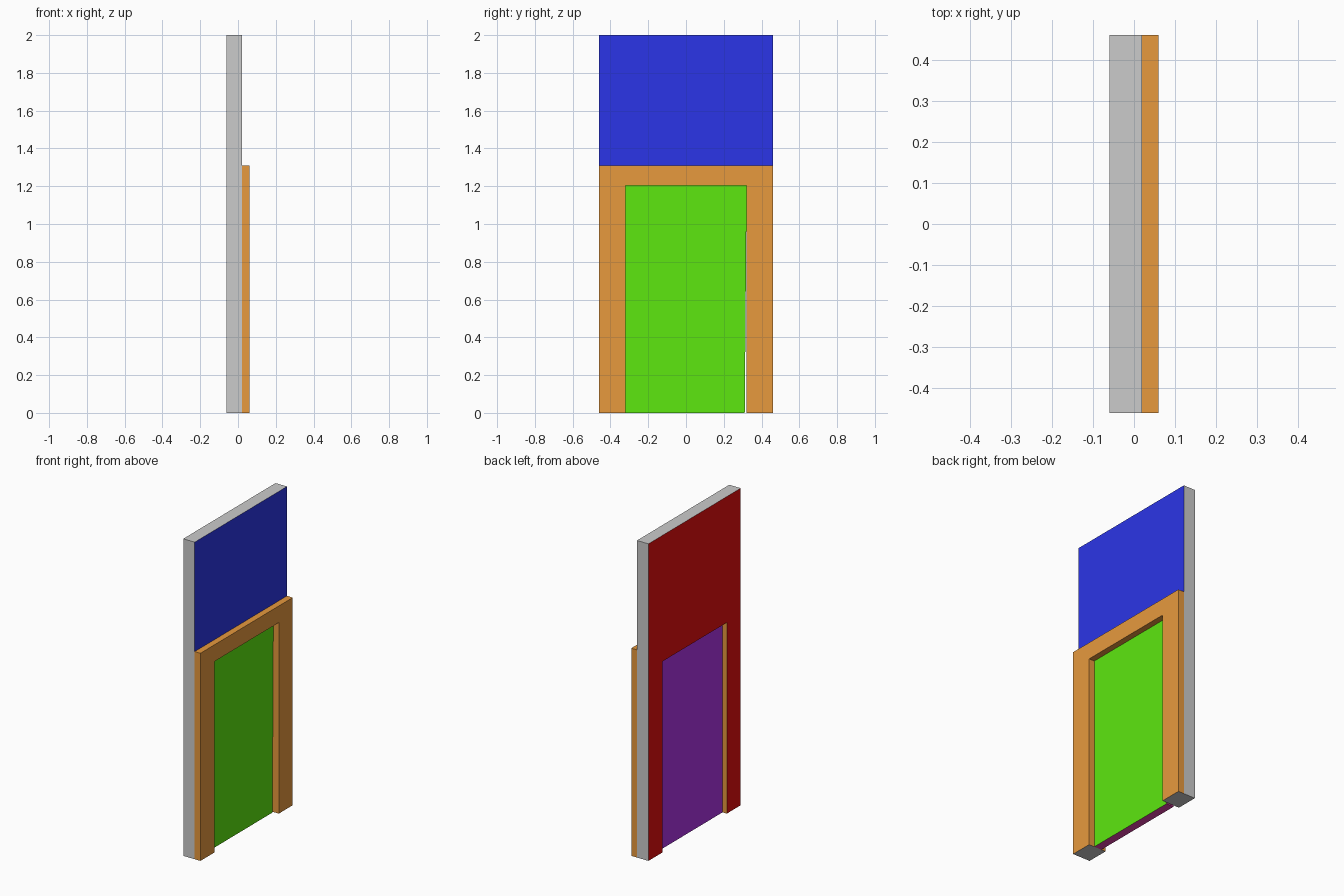
import bpy, bmesh

if "Cube" in bpy.data.objects:
    bpy.data.objects.remove(bpy.data.objects["Cube"])

HALF, OPEN, OPEN_TOP = 0.46, 0.321, 1.205


def material(name, rgb):
    m = bpy.data.materials.new(name)
    m.diffuse_color = (*rgb, 1)
    m.use_nodes = True
    m.node_tree.nodes["Principled BSDF"].inputs["Base Color"].default_value = m.diffuse_color
    return m


grey = material("plain_grey", (0.8, 0.8, 0.8))
blue = material("front_wall_blue", (0.024, 0.036, 0.8))
red = material("back_wall_red", (0.8, 0.004, 0.004))
orange = material("trim_orange", (0.8, 0.32, 0.048))
green = material("door_front_green", (0.109, 0.8, 0.005))
purple = material("door_back_purple", (0.43, 0.034, 0.8))
magenta = material("door_edge_magenta", (0.8, 0.06, 0.42))


def panel(name, outline, x0, x1, mats, pick):
    """Extrude a (y, z) outline along x; pick chooses each face's material slot."""
    bm = bmesh.new()
    face = bm.faces.new([bm.verts.new((x0, y, z)) for y, z in outline])
    ext = bmesh.ops.extrude_face_region(bm, geom=[face])["geom"]
    bmesh.ops.translate(bm, vec=(x1 - x0, 0, 0),
                        verts=[v for v in ext if isinstance(v, bmesh.types.BMVert)])
    # Extruding keeps the starting face, so the solid is closed
    bmesh.ops.recalc_face_normals(bm, faces=bm.faces)
    for f in bm.faces:
        f.material_index = pick(f.normal, f.calc_center_median())
    mesh = bpy.data.meshes.new(name)
    bm.to_mesh(mesh)
    bm.free()
    for m in mats:
        mesh.materials.append(m)
    ob = bpy.data.objects.new(name, mesh)
    bpy.context.collection.objects.link(ob)
    return ob


def arch(top):
    return [(-HALF, 0), (-OPEN, 0), (-OPEN, OPEN_TOP), (OPEN, OPEN_TOP),
            (OPEN, 0), (HALF, 0), (HALF, top), (-HALF, top)]


def wall_slot(n, c):
    if abs(n.x) > 0.5:
        return 1 if n.x > 0 else 2
    lining = abs(c.y) < 0.4 and 0.1 < c.z < 1.5
    return 3 if lining else 0


# Wall with doorway, lined in the trim colour
panel("wall", arch(2.0), -0.06, 0.02, [grey, blue, red, orange], wall_slot)

# Raised surround on the front of the doorway
panel("door_surround", arch(1.31), 0.02, 0.06, [grey, orange],
      lambda n, c: 0 if n.z < -0.5 and c.z < 0.1 else 1)

# Door leaf, its free edge slightly tapered toward the floor
panel("door", [(-OPEN, 0), (0.311, 0), (OPEN, OPEN_TOP), (-OPEN, OPEN_TOP)],
      -0.03, 0.022, [magenta, green, purple],
      lambda n, c: 1 if n.x > 0.5 else 2 if n.x < -0.5 else 0)
